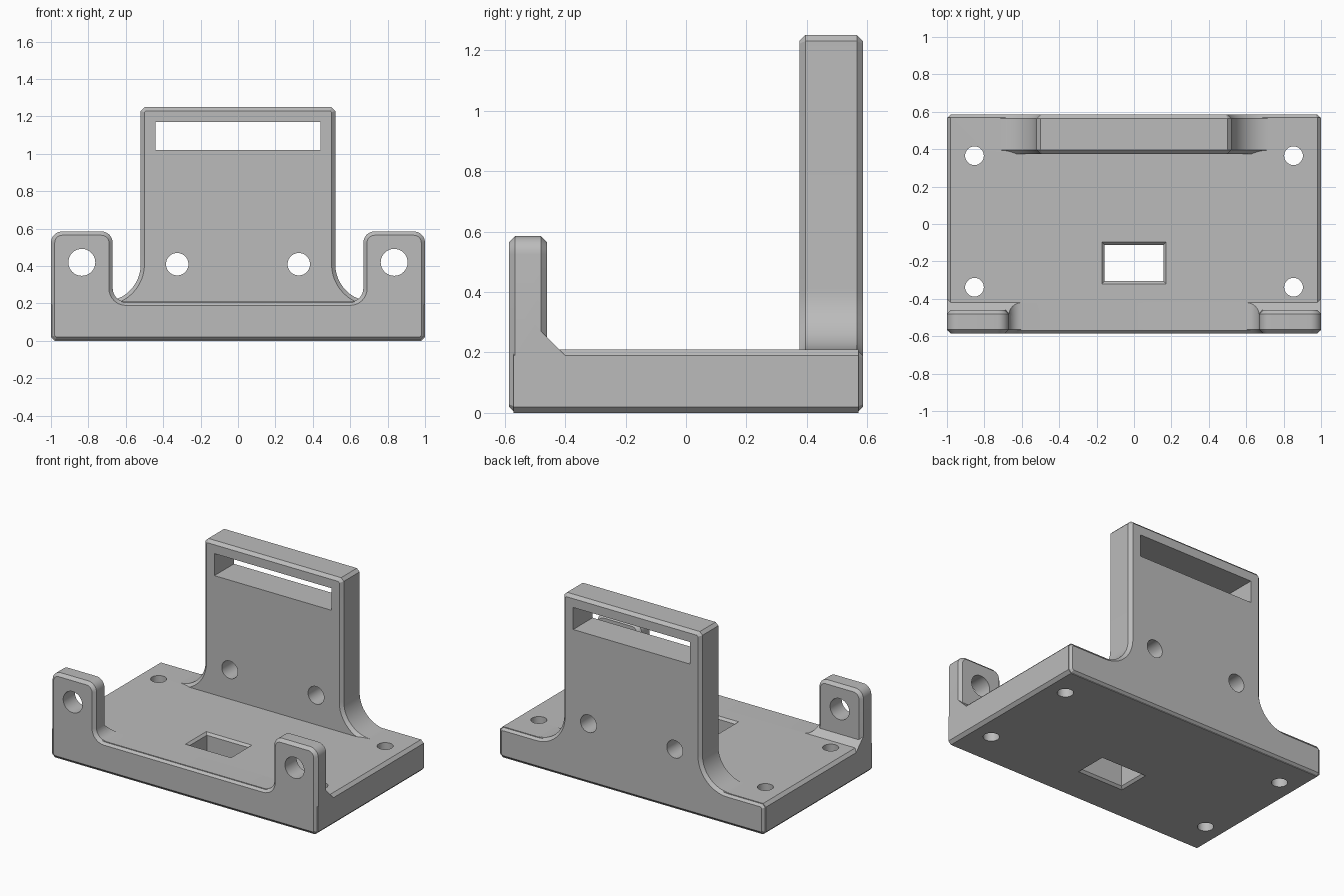
import bpy, bmesh, math
from mathutils import Vector

cube = bpy.data.objects.get("Cube")
if cube:
    bpy.data.objects.remove(cube, do_unlink=True)

C = 0.02          # edge chamfer
TOP = 0.21        # floor plate height
FRONT, BACK = -0.585, 0.585

grey = bpy.data.materials.new("light grey")
grey.use_nodes = True
grey.diffuse_color = (0.5, 0.5, 0.5, 1)
grey.node_tree.nodes["Principled BSDF"].inputs["Base Color"].default_value = (0.5, 0.5, 0.5, 1)


def symmetric_profile(half):
    """Right half corners (x, z, radius, segments) -> mirrored, rounded outline."""
    corners = half + [(-x, z, r, n) for x, z, r, n in reversed(half)]
    out = []
    for i, (x, z, r, n) in enumerate(corners):
        p = Vector((x, z))
        before = Vector(corners[i - 1][:2])
        after = Vector(corners[(i + 1) % len(corners)][:2])
        u, v = (before - p).normalized() * r, (after - p).normalized() * r
        for k in range(n + 1):
            a = math.pi / 2 * k / n
            out.append(p + u + v - v * math.cos(a) - u * math.sin(a))
    return out


def inset(points, d):
    """Move a counter-clockwise outline inwards by d with mitred corners."""
    out = []
    for i, p in enumerate(points):
        e1 = (p - points[i - 1]).normalized()
        e2 = (points[(i + 1) % len(points)] - p).normalized()
        n1, n2 = Vector((-e1.y, e1.x)), Vector((-e2.y, e2.x))
        out.append(p + (n1 + n2) * d / (1 + n1.dot(n2)))
    return out


def loft(name, layers):
    """Closed solid through matching rings of points."""
    bm = bmesh.new()
    rings = [[bm.verts.new(p) for p in layer] for layer in layers]
    n = len(rings[0])
    for a, b in zip(rings, rings[1:]):
        for i in range(n):
            j = (i + 1) % n
            bm.faces.new((a[i], a[j], b[j], b[i]))
    bm.faces.new(rings[0])
    bm.faces.new(rings[-1])
    bmesh.ops.recalc_face_normals(bm, faces=bm.faces)
    mesh = bpy.data.meshes.new(name)
    bm.to_mesh(mesh)
    bm.free()
    mesh.materials.append(grey)
    ob = bpy.data.objects.new(name, mesh)
    bpy.context.collection.objects.link(ob)
    return ob


def plate(name, outline, y0, y1, chamfer=0):
    """Extrude an x-z outline along y, with chamfered ends if asked."""
    steps = [(y0, 0), (y1, 0)]
    if chamfer:
        steps = [(y0, chamfer), (y0 + chamfer, 0), (y1 - chamfer, 0), (y1, chamfer)]
    return loft(name, [[(p.x, y, p.y) for p in inset(outline, d)] for y, d in steps])


def hole(centre, radius, length, axis):
    ring = [(radius * math.cos(math.tau * k / 40), radius * math.sin(math.tau * k / 40))
            for k in range(40)]
    x, y, z = centre
    if axis == "y":
        layers = [[(x + a, y + s, z + b) for a, b in ring] for s in (-length, length)]
    else:
        layers = [[(x + a, y + b, z + s) for a, b in ring] for s in (-length, length)]
    return loft("hole_cutter", layers)


def box(name, lo, hi):
    return loft(name, [[(lo[0], lo[1], z), (hi[0], lo[1], z), (hi[0], hi[1], z), (lo[0], hi[1], z)]
                       for z in (lo[2], hi[2])])


def combine(target, other, operation):
    mod = target.modifiers.new("combine", "BOOLEAN")
    mod.operation, mod.solver, mod.object = operation, "EXACT", other
    bpy.context.view_layer.objects.active = target
    bpy.ops.object.modifier_apply(modifier=mod.name)
    bpy.data.objects.remove(other, do_unlink=True)


# Floor plate, running between the two upright plates
foot = [(1, 0, C, 1), (1, TOP, C, 1)]
bracket = plate("bracket_body", symmetric_profile(foot), FRONT + 0.015, BACK - 0.015)

# Back wall with flared fillets
wall = symmetric_profile(foot + [(0.52, TOP, 0.2, 12), (0.52, 1.25, C, 1)])
back_wall = plate("back_wall", wall, 0.375, BACK, C)

# Front plate with two rounded ears
ears = symmetric_profile([(1, 0, C, 1), (1, 0.585, 0.06, 8),
                          (0.67, 0.585, 0.06, 8), (0.67, TOP, 0.07, 8)])
front_ears = plate("front_ears", ears, FRONT, -0.46, C)

# Sloped gussets behind the ears
gussets = plate("ear_gussets", ears, -0.5, -0.36)
slope = [(-0.6, 0.39), (-0.6, 0.9), (-0.2, 0.9), (-0.2, -0.01)]
combine(gussets, loft("slope_cutter", [[(x, y, z) for y, z in slope] for x in (-1.2, 1.2)]),
        "DIFFERENCE")

for part in (back_wall, front_ears, gussets):
    combine(bracket, part, "UNION")

# Strap slot, floor window with chamfered rims, and screw holes
cutters = [box("slot_cutter", (-0.44, 0.3, 1.02), (0.44, 0.7, 1.17))]
rims = [(-0.01, 0.025), (0.015, 0), (TOP - 0.015, 0), (TOP + 0.01, 0.025)]
cutters.append(loft("window_cutter", [
    [(sx * (0.157 + d), -0.208 + sy * (0.097 + d), z)
     for sx, sy in ((-1, -1), (1, -1), (1, 1), (-1, 1))] for z, d in rims]))
for side in (-1, 1):
    cutters += [hole((side * 0.835, -0.52, 0.42), 0.072, 0.15, "y"),
                hole((side * 0.325, 0.48, 0.41), 0.06, 0.2, "y"),
                hole((side * 0.853, 0.365, 0.1), 0.05, 0.2, "z"),
                hole((side * 0.853, -0.338, 0.1), 0.05, 0.2, "z")]
for cutter in cutters:
    combine(bracket, cutter, "DIFFERENCE")

# Smooth fillets and holes, crisp chamfers
bpy.ops.object.select_all(action="DESELECT")
bracket.select_set(True)
bpy.context.view_layer.objects.active = bracket
bpy.ops.object.shade_smooth_by_angle(angle=math.radians(25))
